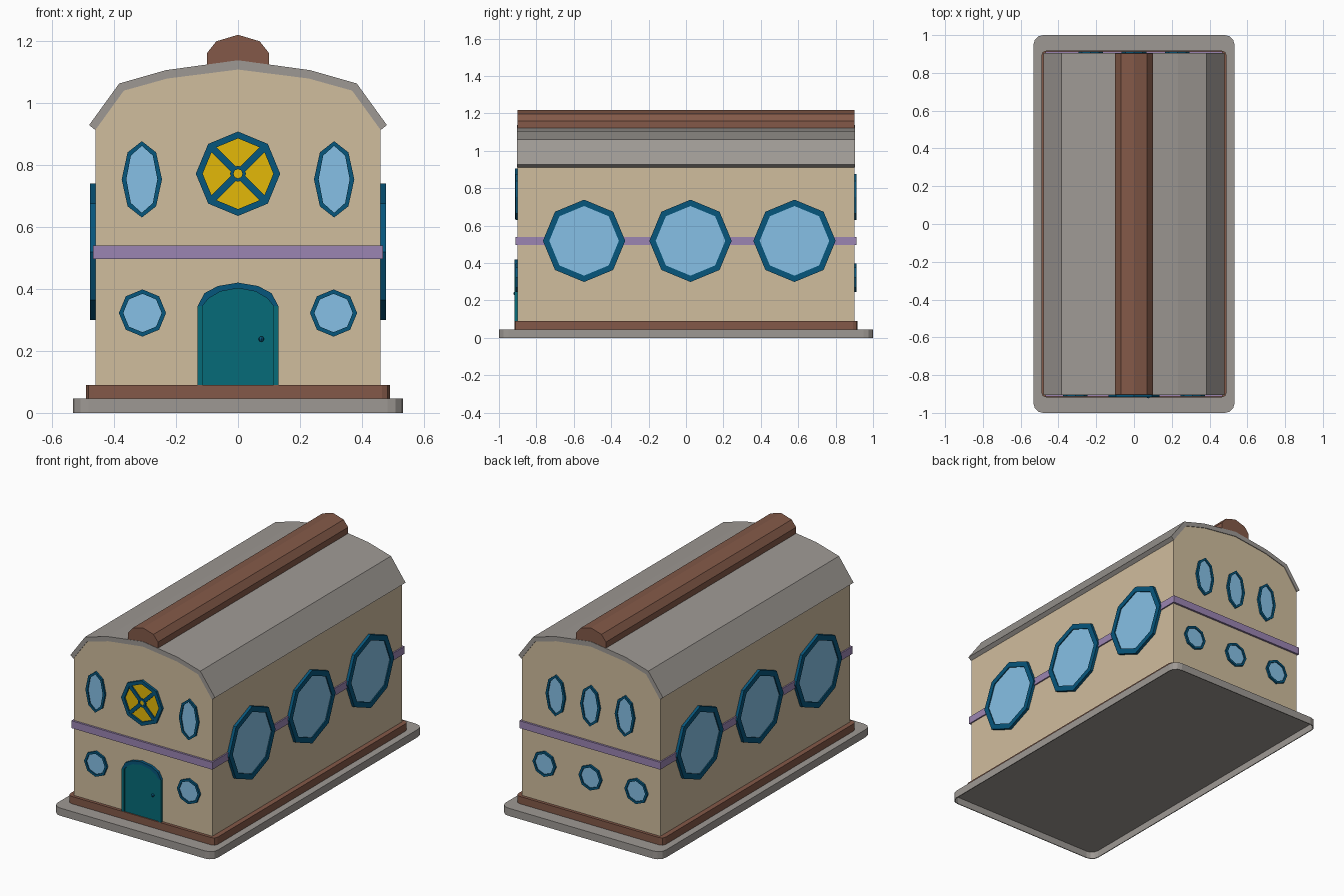
import bpy, bmesh, math
from mathutils import Matrix, Vector

if "Cube" in bpy.data.objects:
    bpy.data.objects.remove(bpy.data.objects["Cube"])


def material(name, r, g, b):
    m = bpy.data.materials.new(name)
    m.diffuse_color = [((c / 255 + 0.055) / 1.055) ** 2.4 for c in (r, g, b)] + [1]
    m.use_nodes = True
    m.node_tree.nodes["Principled BSDF"].inputs["Base Color"].default_value = m.diffuse_color
    return m


CREAM = material("cream_wall", 208, 189, 158)
GREY = material("grey_stone", 158, 153, 148)
BROWN = material("brown_trim", 131, 89, 72)
PURPLE = material("purple_band", 155, 133, 178)
FRAME = material("dark_blue_frame", 6, 86, 124)
GLASS = material("blue_glass", 134, 192, 230)
TEAL = material("teal_door", 6, 107, 120)
YELLOW = material("yellow_glass", 228, 184, 8)


def finish(name, bm, *mats):
    bmesh.ops.recalc_face_normals(bm, faces=bm.faces)
    me = bpy.data.meshes.new(name)
    bm.to_mesh(me)
    bm.free()
    for m in mats:
        me.materials.append(m)
    ob = bpy.data.objects.new(name, me)
    bpy.context.collection.objects.link(ob)
    return ob


def slab(name, hx, hy, z0, z1, mat, radius=0, segs=3, hollow=0):
    """Box with rounded vertical corners, optionally hollowed from below."""
    bm = bmesh.new()
    bmesh.ops.create_cube(bm, size=1, matrix=Matrix.Translation((0, 0, (z0 + z1) / 2))
                          @ Matrix.Diagonal((2 * hx, 2 * hy, z1 - z0, 1)))
    if radius:
        up = [e for e in bm.edges if abs(e.verts[0].co.z - e.verts[1].co.z) > 1e-4]
        bmesh.ops.bevel(bm, geom=up, offset=radius, segments=segs, profile=0.5, affect='EDGES')
    if hollow:
        bm.normal_update()
        bottom = min(bm.faces, key=lambda f: f.calc_center_median().z)
        bmesh.ops.inset_region(bm, faces=[bottom], thickness=0.005)
        rim = bmesh.ops.extrude_discrete_faces(bm, faces=[bottom])["faces"][0]
        bmesh.ops.translate(bm, vec=(0, 0, hollow), verts=rim.verts)
    return finish(name, bm, mat)


def mirrored(half):
    """Complete an (x, z) profile that runs from the right side to the middle."""
    return half + [(-x, z) for x, z in reversed(half) if x > 0]


def prism(name, profile, hy, mat):
    bm = bmesh.new()
    f = bm.faces.new([bm.verts.new((x, -hy, z)) for x, z in profile])
    r = bmesh.ops.extrude_face_region(bm, geom=[f])
    bmesh.ops.translate(bm, vec=(0, 2 * hy, 0),
                        verts=[v for v in r["geom"] if isinstance(v, bmesh.types.BMVert)])
    return finish(name, bm, mat)


def on_wall(angle, dist):
    """Local (u, -depth, z) placed on the wall facing the given direction."""
    return Matrix.Rotation(math.radians(angle), 4, 'Z') @ Matrix.Translation((0, -dist, 0))


def framed_panel(name, outer, inner, depth, panel_depth, wall, mats):
    """Raised frame between two outlines, filled with a recessed panel."""
    bm = bmesh.new()
    loops = [[bm.verts.new(wall @ Vector((u, -d, z))) for u, z in pts]
             for pts, d in ((outer, -0.002), (outer, depth), (inner, depth), (inner, panel_depth))]
    n = len(outer)
    for a, b in zip(loops, loops[1:]):
        for i in range(n):
            j = (i + 1) % n
            bm.faces.new((a[i], a[j], b[j], b[i]))
    bm.faces.new(loops[-1]).material_index = 1
    return finish(name, bm, *mats)


def octagon(u, z, ru, rz):
    return [(u + ru * math.sin(k * math.pi / 4), z + rz * math.cos(k * math.pi / 4)) for k in range(8)]


def window(name, u, z, ru, rz, width, depth, panel, wall, mats=(FRAME, GLASS)):
    return framed_panel(name, octagon(u, z, ru, rz), octagon(u, z, ru - width, rz - width),
                        depth, panel, wall, mats)


FRONT, BACK = on_wall(0, 0.9), on_wall(180, 0.9)
RIGHT, LEFT = on_wall(90, 0.46), on_wall(-90, 0.46)

# Plinth
slab("ground_slab", 0.532, 1.0, 0, 0.046, GREY, 0.05, hollow=0.042)
slab("brown_plinth", 0.49, 0.918, 0.045, 0.09, BROWN, 0.025, 2)

# Walls, roof shell and ridge
under = [(0.46, 0.912), (0.368, 1.039), (0.228, 1.078), (0, 1.107)]
over = [(0.48, 0.928), (0.383, 1.062), (0.232, 1.105), (0, 1.137)]
prism("walls", mirrored([(0.46, 0.08)] + under), 0.9, CREAM)
prism("roof", mirrored(over) + mirrored(under)[::-1], 0.904, GREY)
prism("roof_ridge", mirrored([(0.1, 1.11), (0.1, 1.16), (0.07, 1.198), (0, 1.219)]), 0.902, BROWN)

# Band between the floors
slab("purple_band", 0.468, 0.912, 0.496, 0.54, PURPLE)

# Big side windows
for side, wall in (("right", RIGHT), ("left", LEFT)):
    for i, u in enumerate((-0.545, 0.024, 0.58)):
        window(f"{side}_window_{i + 1}", u, 0.519, 0.22, 0.22, 0.034, 0.017, 0.011, wall)

# Small windows on the front and back
for side, wall, tops, lows in (("front", FRONT, (-0.31, 0.31), (-0.308, 0.308)),
                               ("back", BACK, (-0.23, 0, 0.23), (-0.305, 0, 0.305))):
    for i, u in enumerate(tops):
        window(f"{side}_upper_window_{i + 1}", u, 0.753, 0.065, 0.123, 0.015, 0.012, 0.005, wall)
    for i, u in enumerate(lows):
        window(f"{side}_lower_window_{i + 1}", u, 0.322, 0.076, 0.076, 0.014, 0.012, 0.005, wall)

# Yellow wheel window with spokes and hub
window("wheel_window", 0, 0.771, 0.136, 0.136, 0.022, 0.015, 0.005, FRONT, (FRAME, YELLOW))
window("wheel_hub", 0, 0.771, 0.026, 0.026, 0.011, 0.014, 0.009, FRONT, (FRAME, YELLOW))
bm = bmesh.new()
for k in range(4):
    m = (FRONT @ Matrix.Translation((0, -0.007, 0.771)) @ Matrix.Rotation(math.radians(45 + 90 * k), 4, 'Y')
         @ Matrix.Translation((0.069, 0, 0)) @ Matrix.Diagonal((0.098, 0.012, 0.022, 1)))
    bmesh.ops.create_cube(bm, size=1, matrix=m)
finish("wheel_spokes", bm, FRAME)

# Arched door: teal panel and posts, blue arch
door = framed_panel("door",
                    mirrored([(0.13, 0.088), (0.13, 0.345), (0.108, 0.386), (0.065, 0.409), (0, 0.42)]),
                    mirrored([(0.114, 0.088), (0.114, 0.345), (0.095, 0.369), (0.057, 0.391), (0, 0.402)]),
                    0.017, 0.011, FRONT, (FRAME, TEAL))
for p in door.data.polygons:
    if p.center.z < 0.34:
        p.material_index = 1

# Door knob
bm = bmesh.new()
bmesh.ops.create_uvsphere(bm, u_segments=8, v_segments=6, radius=0.009,
                          matrix=Matrix.Translation((0.075, -0.914, 0.238)))
finish("door_knob", bm, FRAME)
